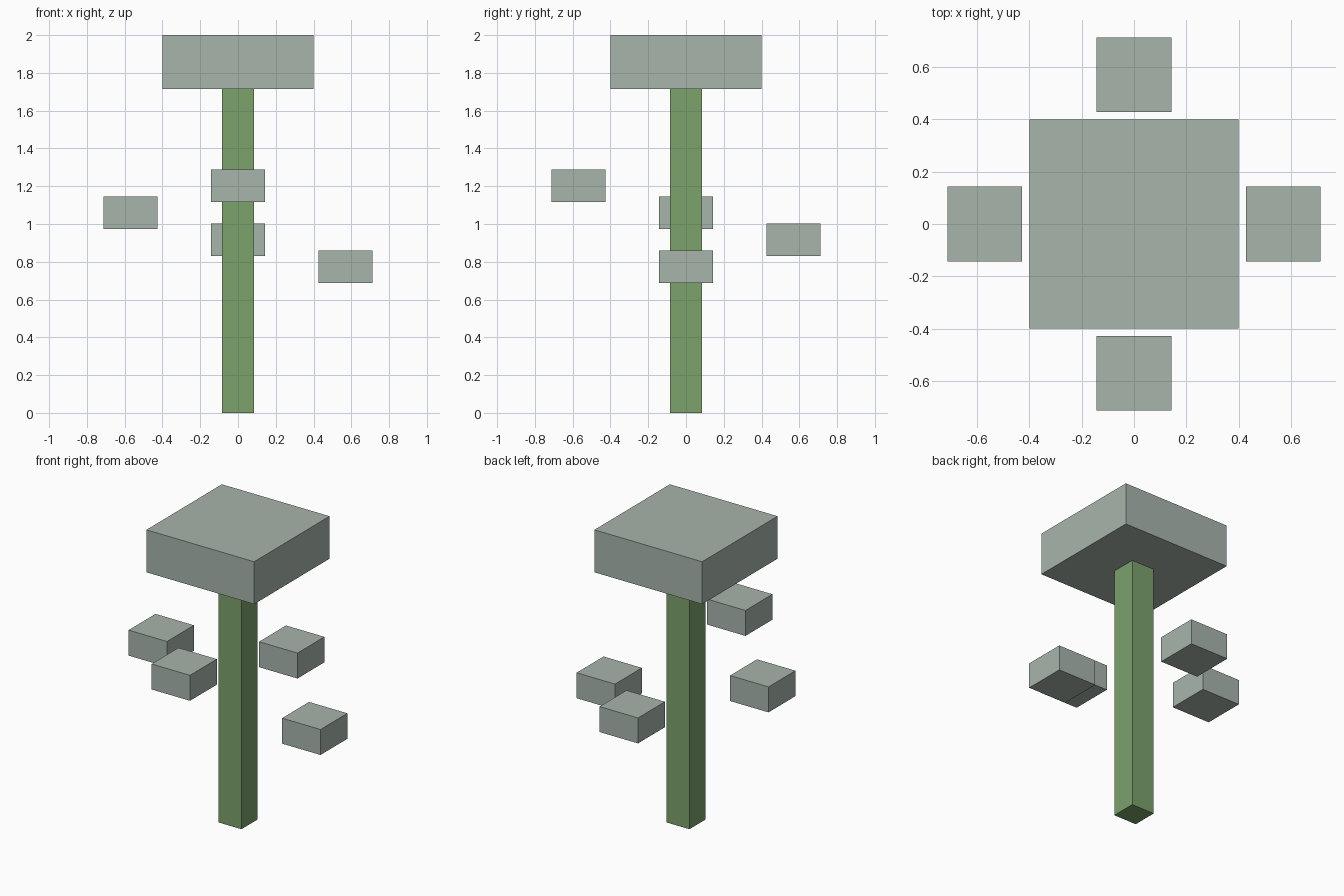
import bpy
import math

if "Cube" in bpy.data.objects:
    bpy.data.objects.remove(bpy.data.objects["Cube"])


def material(name, color):
    mat = bpy.data.materials.new(name)
    mat.diffuse_color = color
    mat.use_nodes = True
    mat.node_tree.nodes["Principled BSDF"].inputs["Base Color"].default_value = mat.diffuse_color
    return mat


def box(name, x, y, z0, z1, width, mat):
    """Square block standing on z0, reaching up to z1."""
    bpy.ops.mesh.primitive_cube_add(size=1, location=(x, y, (z0 + z1) / 2))
    ob = bpy.context.object
    ob.name = name
    ob.scale = (width, width, z1 - z0)
    bpy.ops.object.transform_apply(location=False, rotation=False, scale=True)
    ob.data.materials.append(mat)
    return ob


green = material("stem_green", (0.20, 0.36, 0.15, 1))
pale = material("cap_grey_green", (0.39, 0.46, 0.41, 1))

# Tall stem and the large cap on top
box("stem", 0, 0, 0, 1.715, 0.17, green)
box("cap", 0, 0, 1.715, 2.0, 0.80, pale)

# Floating blocks spiralling up around the stem: right, back, left, front
for i, side in enumerate(("right", "back", "left", "front")):
    angle = i * math.pi / 2
    z0 = 0.688 + i * 0.143
    box(f"{side}_block", 0.57 * math.cos(angle), 0.57 * math.sin(angle),
        z0, z0 + 0.171, 0.285, pale)
